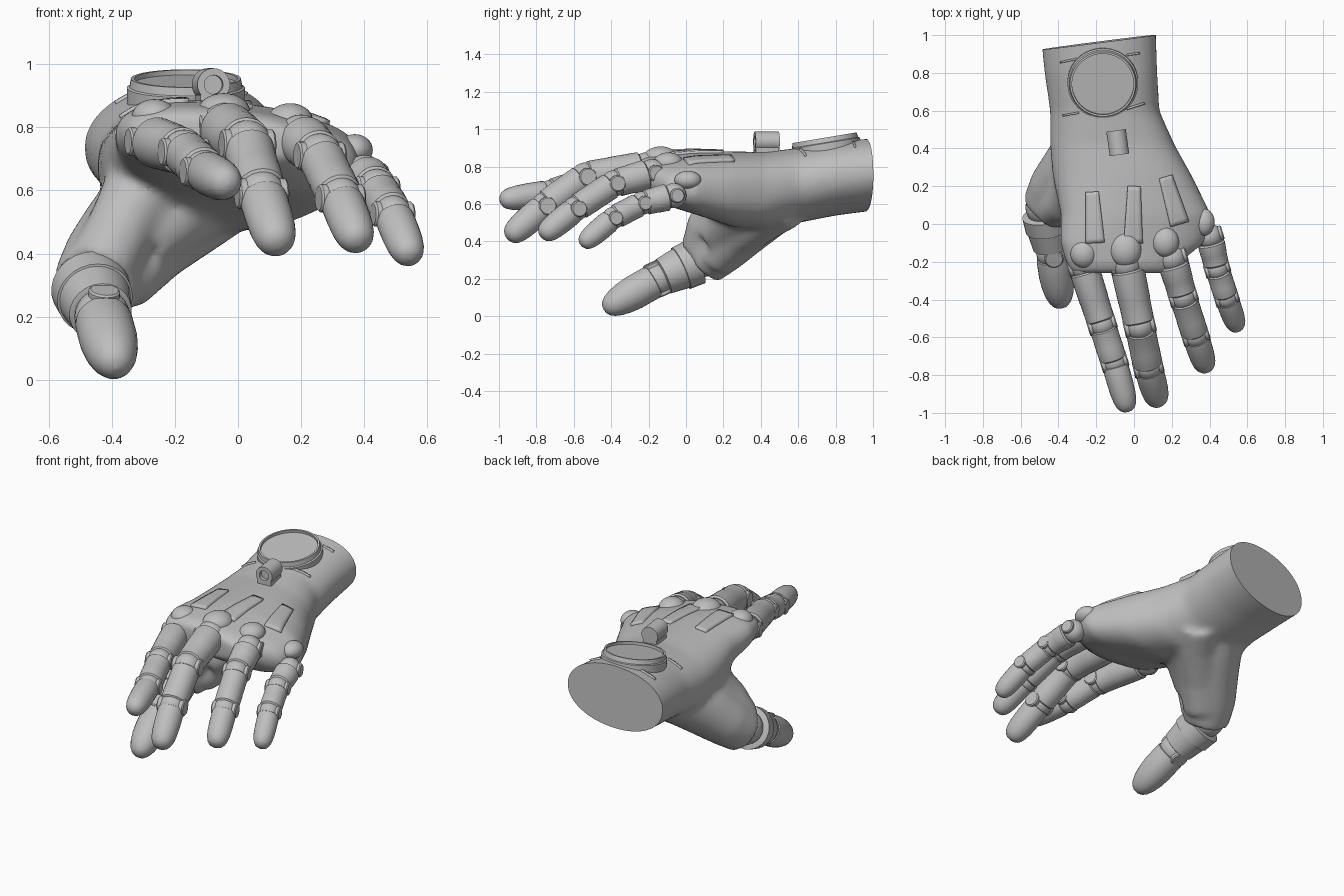
import bpy, bmesh, math
from mathutils import Vector, Matrix

if "Cube" in bpy.data.objects:
    bpy.data.objects.remove(bpy.data.objects["Cube"])

grey = bpy.data.materials.new("plain grey")
grey.use_nodes = True
grey.diffuse_color = (0.52, 0.52, 0.52, 1)
grey.node_tree.nodes["Principled BSDF"].inputs["Base Color"].default_value = (0.52, 0.52, 0.52, 1)
parts = []


def add(name, bm):
    bmesh.ops.recalc_face_normals(bm, faces=bm.faces)
    mesh = bpy.data.meshes.new(name)
    bm.to_mesh(mesh)
    bm.free()
    mesh.materials.append(grey)
    ob = bpy.data.objects.new(name, mesh)
    bpy.context.collection.objects.link(ob)
    parts.append(ob)
    return ob


def skin(bm, rings):
    """Bridge a list of point rings and cap both ends."""
    loops = [[bm.verts.new(p) for p in ring] for ring in rings]
    n = len(loops[0])
    for a, b in zip(loops, loops[1:]):
        for i in range(n):
            bm.faces.new((a[i], a[(i + 1) % n], b[(i + 1) % n], b[i]))
    bm.faces.new(loops[0])
    bm.faces.new(loops[-1])


def lathe(name, start, axis, profile, n=28):
    """Revolve (distance, radius) pairs about an axis."""
    turn = Vector(axis).to_track_quat('Z', 'Y')
    bm = bmesh.new()
    skin(bm, [[Vector(start) + turn @ Vector((max(r, .001) * math.cos(a), max(r, .001) * math.sin(a), d))
               for a in (math.tau * i / n for i in range(n))] for d, r in profile])
    return add(name, bm)


def pin(name, centre, axis, half, r):
    c = .006
    lathe(name, centre, axis, [(-half, r - c), (-half + c, r), (half - c, r), (half, r - c)])


def ellipsoid(name, centre, size):
    bm = bmesh.new()
    bmesh.ops.create_uvsphere(bm, u_segments=28, v_segments=16, radius=1,
                              matrix=Matrix.Translation(centre) @ Matrix.Diagonal((*size, 1)))
    return add(name, bm)


# Palm and forearm: oval sections (y, centre x, half width, centre z, half height, roll)
sections = [(1.1, -.195, .31, .77, .19, 6), (.8, -.175, .3, .735, .195, 5),
            (.6, -.155, .29, .7, .2, 3), (.42, -.115, .33, .67, .208, 0),
            (.25, -.06, .37, .68, .2, -3), (.05, .01, .4, .715, .16, -7),
            (-.1, -.01, .385, .735, .13, -8), (-.21, -.06, .3, .76, .1, -5),
            (-.26, -.07, .26, .765, .07, -4)]


def oval(y, cx, hw, cz, hh, roll, n=48):
    ring, r = [], math.radians(roll)
    power = 2 / (2.1 if y > .5 else 2.4)
    for i in range(n):
        c, s = math.cos(math.tau * i / n), math.sin(math.tau * i / n)
        a = hw * math.copysign(abs(c) ** power, c)
        b = hh * math.copysign(abs(s) ** power, s)
        ring.append((cx + a * math.cos(r) - b * math.sin(r), y,
                     cz + a * math.sin(r) + b * math.cos(r)))
    return ring


def limb(bm, knots):
    """Round tube through points with a radius each."""
    pts = [Vector(k[:3]) for k in knots]
    rings = []
    for i, k in enumerate(knots):
        d = pts[min(i + 1, len(pts) - 1)] - pts[max(i - 1, 0)]
        q = d.to_track_quat('Z', 'Y')
        rings.append([pts[i] + q @ Vector((k[3] * math.cos(a), k[3] * math.sin(a), 0))
                      for a in (math.tau * j / 24 for j in range(24))])
    skin(bm, rings)


bm = bmesh.new()
skin(bm, [oval(*s) for s in sections])
# Thumb mound, the web toward the first finger, and two fills across the heel of the palm
limb(bm, [(-.18, .58, .66, .14), (-.25, .42, .57, .165), (-.335, .28, .465, .165),
          (-.41, .19, .375, .15), (-.46, .09, .29, .135)])
limb(bm, [(-.24, .33, .68, .15), (-.31, .19, .59, .125), (-.37, .11, .48, .11), (-.43, .085, .36, .115)])
limb(bm, [(-.03, .54, .61, .14), (-.13, .41, .535, .135), (-.27, .27, .425, .122), (-.38, .16, .31, .11)])
limb(bm, [(-.06, .38, .62, .15), (-.2, .25, .53, .13), (-.32, .16, .43, .11)])
palm = add("palm_and_forearm", bm)
fuse = palm.modifiers.new("fuse", 'REMESH')
fuse.mode, fuse.voxel_size = 'VOXEL', .016
soft = palm.modifiers.new("soften", 'SMOOTH')
soft.factor, soft.iterations = .5, 18
graph = bpy.context.evaluated_depsgraph_get()
fused = bpy.data.meshes.new_from_object(palm.evaluated_get(graph))
palm.modifiers.clear()
# Flat slanted cut at the forearm end
bm = bmesh.new()
bm.from_mesh(fused)
cut = bmesh.ops.bisect_plane(bm, geom=bm.verts[:] + bm.edges[:] + bm.faces[:],
                             plane_co=(-.19, .962, .76), plane_no=(-.13, 1, .02), clear_outer=True)
bmesh.ops.holes_fill(bm, edges=[e for e in cut["geom_cut"] if isinstance(e, bmesh.types.BMEdge)], sides=0)
bm.to_mesh(palm.data)
bm.free()
bpy.data.meshes.remove(fused)
bpy.context.view_layer.update()


def drape(name, a, b, wide_a, wide_b, lift, steps=12, across=5):
    """Plate laid over the back of the hand between two plan points."""
    a, b = Vector(a), Vector(b)
    side = Vector((b.y - a.y, a.x - b.x)).normalized()
    bm, rows = bmesh.new(), []
    for i in range(steps + 1):
        t, row = i / steps, []
        for j in range(across):
            p = a.lerp(b, t) + side * (j / (across - 1) - .5) * (wide_a + (wide_b - wide_a) * t)
            hit, spot, _, _ = palm.ray_cast((p.x, p.y, 2), (0, 0, -1))
            row.append(bm.verts.new((p.x, p.y, (spot.z if hit else .8) + lift)))
        rows.append(row)
    for r, s in zip(rows, rows[1:]):
        for j in range(across - 1):
            bm.faces.new((r[j], r[j + 1], s[j + 1], s[j]))
    ob = add(name, bm)
    thick = ob.modifiers.new("thickness", 'SOLIDIFY')
    thick.thickness, thick.offset = .026, 0


# Tendon plates and thin lugs
for label, a, b in (("index", (-.22, .17), (-.205, -.1)), ("middle", (.0, .2), (-.005, -.1)),
                    ("ring", (.165, .25), (.24, .0))):
    drape(label + "_tendon_plate", a, b, .068, .1, 0)
for i, (a, b) in enumerate((((-.385, .857), (-.3, .875)), ((-.04, .895), (.025, .905)),
                            ((-.37, .575), (-.29, .59)), ((-.04, .61), (.05, .64)))):
    drape(f"dial_lug_{i + 1}", a, b, .01, .01, -.004, 6, 2)

# Round dial on the wrist
lathe("wrist_dial", (-.165, .745, .925), (0, -.165, .986),
      [(-.1, .187), (0, .187), (.004, .179), (.03, .174), (.03, .163), (.014, .163), (.014, 0)], 64)

# Small barrel with a hollow front, on a foot
lathe("barrel", (-.095, .495, .935), (.14, -1, 0),
      [(0, 0), (0, .052), (.13, .052), (.13, .03), (.105, .03), (.105, 0)], 32)
bm = bmesh.new()
bmesh.ops.create_cube(bm, size=1, matrix=Matrix.Translation((-.086, .43, .872)) @
                      Matrix.Rotation(.14, 4, 'Z') @ Matrix.Diagonal((.085, .126, .06, 1)))
add("barrel_foot", bm)

# Knuckle domes
for label, centre, size in (("index", (-.265, -.155, .832), (.072, .078, .057)),
                            ("middle", (-.045, -.135, .845), (.085, .095, .063)),
                            ("ring", (.165, -.095, .82), (.073, .08, .056)),
                            ("pinky", (.37, .01, .728), (.057, .072, .05))):
    ellipsoid(label + "_knuckle_dome", centre, size)

TIP = [(0, .86), (.02, .97), (.08, 1), (.35, 1), (.6, .96), (.76, .88), (.87, .75), (.94, .58), (.985, .32), (1, 0)]
THUMB_TIP = [(0, .86), (.02, .97), (.08, 1), (.4, 1), (.6, .93), (.76, .81), (.88, .64), (.95, .46), (.985, .26), (1, 0)]


def sleeve(name, a, b, ra, rb, gap_a, gap_b):
    """Tapered segment with a raised collar at its far end."""
    d = b - a
    L = d.length - gap_b
    lathe(name, a, d, [(gap_a, ra * .88), (gap_a + .008, ra), (L * .62, (ra + rb) / 2 * 1.01),
                       (L * .64, rb * 1.04), (L - .008, rb * 1.02), (L, rb * .9)])


def finger(name, points, r):
    base, mid, far, tip = (Vector(p) for p in points)
    flat = Vector((tip.x - base.x, tip.y - base.y, 0)).normalized()
    across = Vector((-flat.y, flat.x, 0))
    sleeve(name + "_lower_segment", base, mid, r * 1.1, r, .035, .018)
    sleeve(name + "_middle_segment", mid, far, r * .98, r * .95, .022, .018)
    for label, p, k in (("base", base, 1.07), ("middle", mid, 1.0), ("outer", far, .95)):
        pin(f"{name}_{label}_pin", p, across, r * k * 1.04, r * .6)
        ellipsoid(f"{name}_{label}_hinge", p, (r * .95 * k,) * 3)
    d = tip - far
    start = .02 / d.length
    lathe(name + "_tip", far + d * start, d, [(t * d.length * (1 - start), k * r * .93) for t, k in TIP])


finger("index", [(-.27, -.22, .755), (-.17, -.53, .722), (-.105, -.73, .66), (-.03, -.995, .62)], .074)
finger("middle", [(-.04, -.21, .795), (.03, -.54, .745), (.075, -.755, .59), (.13, -.955, .415)], .081)
finger("ring", [(.2, -.18, .765), (.26, -.385, .71), (.325, -.59, .575), (.385, -.775, .425)], .074)
finger("pinky", [(.4, -.065, .645), (.44, -.235, .605), (.49, -.39, .525), (.55, -.56, .38)], .066)

# Thumb: ball, tapered bracket, hinge and tip
root, joint, tip = Vector((-.475, .09, .31)), Vector((-.43, -.15, .2)), Vector((-.385, -.44, .035))
ellipsoid("thumb_base_ball", root, (.1, .1, .1))
d = joint - root
lathe("thumb_bracket", root, d, [(.04, .11), (.045, .126), (.13, .121), (.132, .114), (.235, .1), (.24, .088)])
upright = (Vector((0, 0, 1)) - d * (d.z / d.length_squared)).normalized()
pin("thumb_pin", joint, upright, .094, .05)
ellipsoid("thumb_hinge", joint, (.088, .088, .088))
d = tip - joint
lathe("thumb_tip", joint + d * .07, d, [(t * d.length * .93, k * .092) for t, k in THUMB_TIP])

for ob in bpy.context.view_layer.objects:
    ob.select_set(ob in parts)
bpy.context.view_layer.objects.active = palm
bpy.ops.object.shade_smooth_by_angle(angle=math.radians(35))
